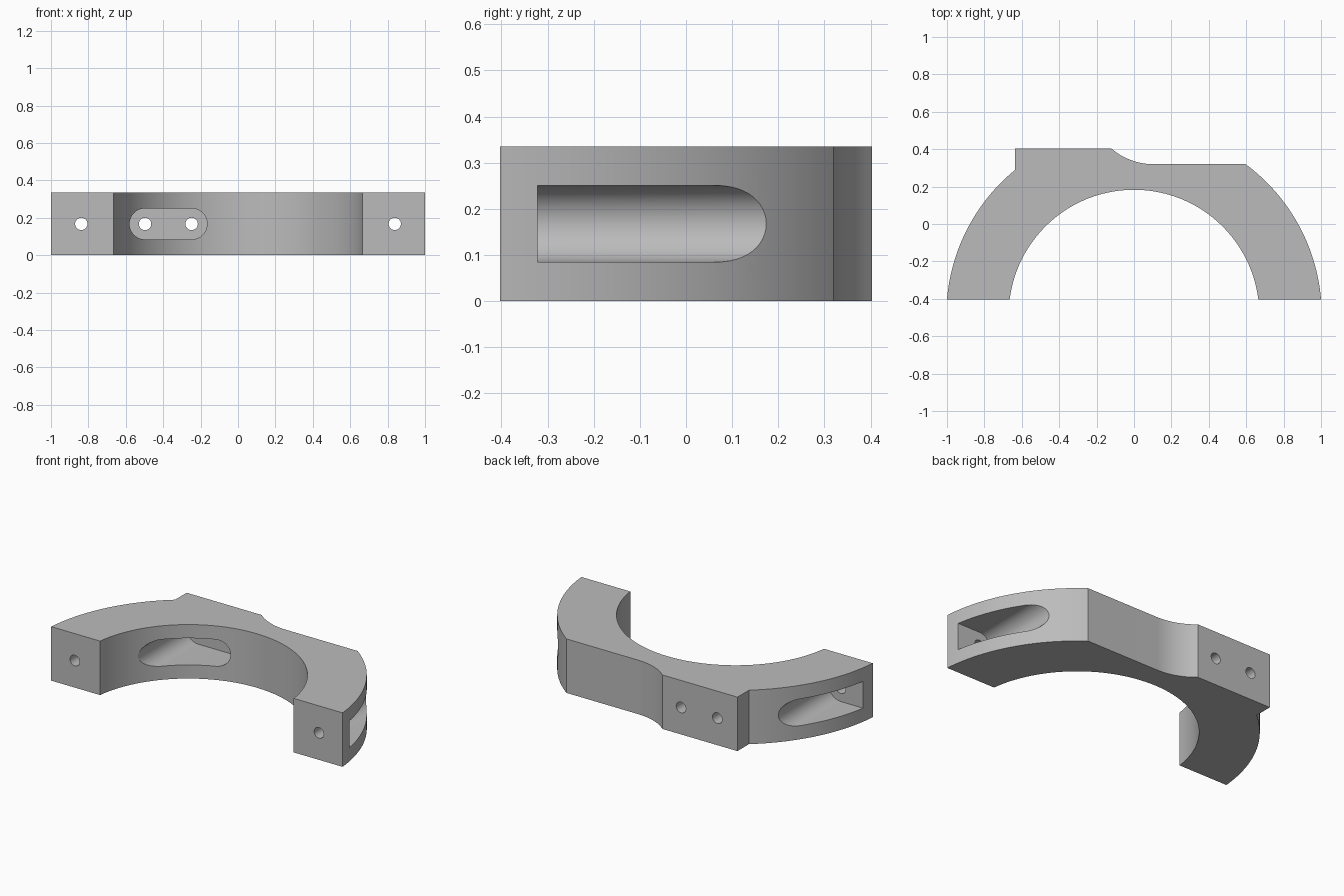
import bpy, bmesh
from math import sin, cos, pi, sqrt, asin, acos
from mathutils import Vector

cube = bpy.data.objects.get("Cube")
if cube:
    bpy.data.objects.remove(cube)

HEIGHT = 0.335
MID = HEIGHT / 2
FRONT, BACK, FLAT = -0.403, 0.403, 0.32    # end faces, pad face, lower flat
CENTRE_Y = -0.487                          # common centre of both arcs
R_OUT, R_IN, R_FILLET = 1.0035, 0.67, 0.34
PAD_LEFT, PAD_RIGHT = -0.635, -0.12

metal = bpy.data.materials.new("plain grey")
grey = (0.5, 0.5, 0.5, 1)
metal.use_nodes = True
metal.diffuse_color = grey
metal.node_tree.nodes["Principled BSDF"].inputs["Base Color"].default_value = grey


def arc(cx, cy, r, a0, a1, n):
    return [(cx + r * cos(a0 + (a1 - a0) * i / n),
             cy + r * sin(a0 + (a1 - a0) * i / n)) for i in range(n + 1)]


def prism(name, points, sweep):
    """Extrude a closed outline of 3D points along a vector."""
    bm = bmesh.new()
    face = bm.faces.new([bm.verts.new(p) for p in points])
    out = bmesh.ops.extrude_face_region(bm, geom=[face])
    moved = [g for g in out["geom"] if isinstance(g, bmesh.types.BMVert)]
    bmesh.ops.translate(bm, verts=moved, vec=Vector(sweep))
    bmesh.ops.recalc_face_normals(bm, faces=bm.faces)
    mesh = bpy.data.meshes.new(name)
    bm.to_mesh(mesh)
    bm.free()
    mesh.materials.append(metal)
    obj = bpy.data.objects.new(name, mesh)
    bpy.context.collection.objects.link(obj)
    return obj


def slot_cutter(name, x0, x1, r, y0, y1):
    """Round-ended slot running along y; a round hole when x0 equals x1."""
    right = arc(x1, MID, r, -pi / 2, pi / 2, 24)
    left = arc(x0, MID, r, pi / 2, 3 * pi / 2, 24)
    if x0 == x1:
        right, left = right[:-1], left[:-1]
    obj = prism(name, [(x, y0, z) for x, z in right + left], (0, y1 - y0, 0))
    obj.hide_render = True
    return obj


# Half-ring outline with raised pad, fillet and lower flat
end_out = asin((FRONT - CENTRE_Y) / R_OUT)
end_in = asin((FRONT - CENTRE_Y) / R_IN)
flat_angle = asin((FLAT - CENTRE_Y) / R_OUT)
pad_angle = acos(PAD_LEFT / R_OUT)
step = BACK - FLAT
fillet_x = PAD_RIGHT + sqrt(2 * R_FILLET * step - step * step)
fillet_end = -pi / 2 - asin((fillet_x - PAD_RIGHT) / R_FILLET)

outline = arc(0, CENTRE_Y, R_OUT, end_out, flat_angle, 32)
outline += arc(fillet_x, FLAT + R_FILLET, R_FILLET, -pi / 2, fillet_end, 12)
outline += [(PAD_LEFT, BACK)]
outline += arc(0, CENTRE_Y, R_OUT, pad_angle, pi - end_out, 32)
outline += arc(0, CENTRE_Y, R_IN, pi - end_in, end_in, 80)
clamp = prism("half_ring_clamp", [(x, y, 0) for x, y in outline], (0, 0, HEIGHT))

# Screw pocket behind the pad, and its two holes
BORE, HOLE = 0.083, 0.033
pad_holes = (-0.497, -0.248)
cutters = [slot_cutter("pad_pocket", *pad_holes, BORE, -0.4, FLAT)]
cutters += [slot_cutter("pad_hole", x, x, HOLE, 0.25, 0.5) for x in pad_holes]

# Open side slot and end hole on each arm
END_X = 0.838
for side in (-1, 1):
    x0, x1 = sorted((side * END_X, side * 1.2))
    cutters.append(slot_cutter("side_slot", x0, x1, BORE, -0.322, 0.5))
    cutters.append(slot_cutter("end_hole", side * END_X, side * END_X, HOLE, -0.5, -0.25))

# Cut everything and tidy up
bpy.ops.object.select_all(action='DESELECT')
bpy.context.view_layer.objects.active = clamp
clamp.select_set(True)
for cutter in cutters:
    mod = clamp.modifiers.new("cut", 'BOOLEAN')
    mod.operation = 'DIFFERENCE'
    mod.solver = 'EXACT'
    mod.object = cutter
    bpy.ops.object.modifier_apply(modifier=mod.name)
    bpy.data.objects.remove(cutter)
bpy.ops.object.shade_smooth_by_angle(angle=pi / 6)
